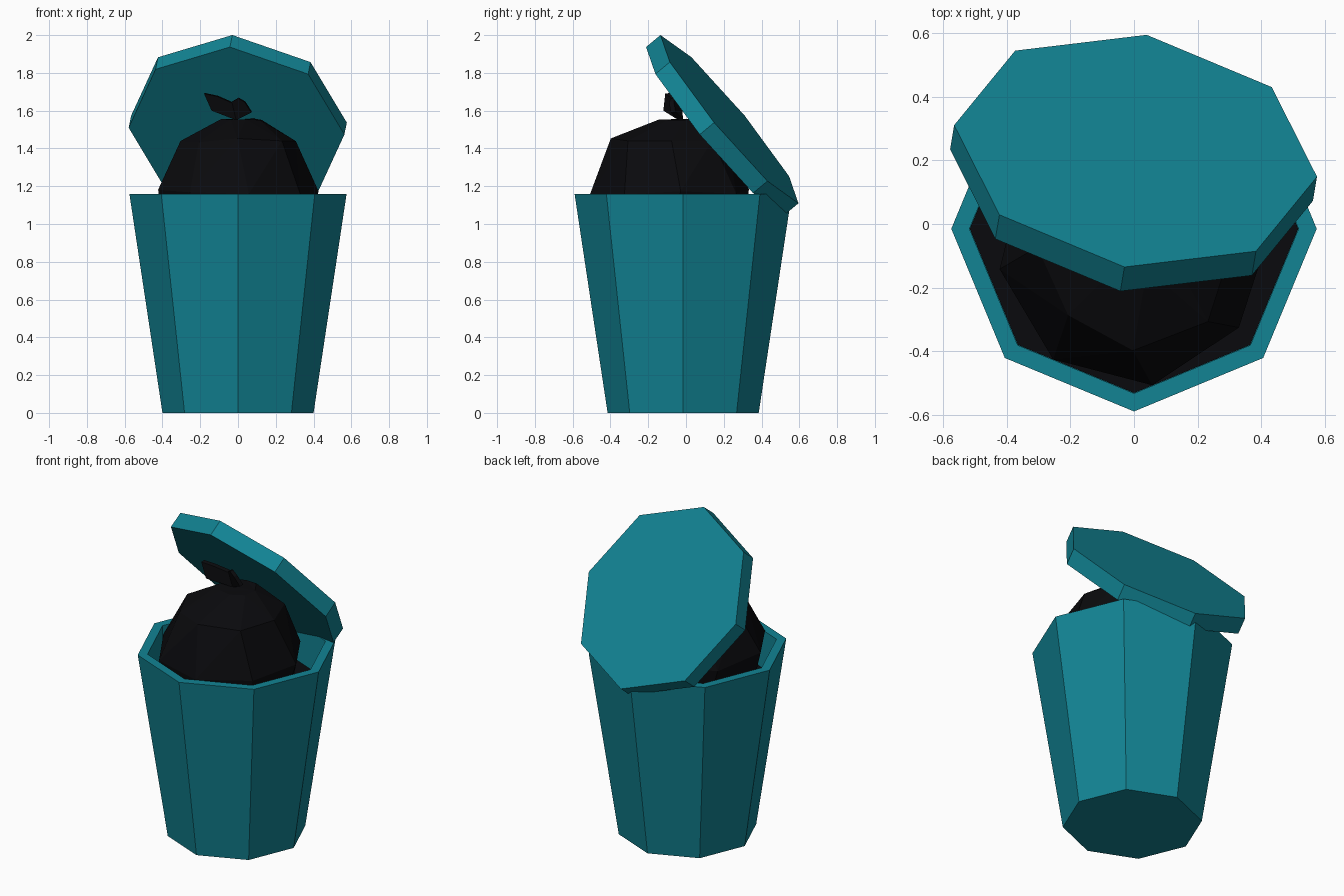
import bpy, bmesh, math, random
from mathutils import Vector

if "Cube" in bpy.data.objects:
    bpy.data.objects.remove(bpy.data.objects["Cube"])

random.seed(4)


def material(name, rgb):
    m = bpy.data.materials.new(name)
    m.diffuse_color = (*rgb, 1)
    m.use_nodes = True
    m.node_tree.nodes["Principled BSDF"].inputs["Base Color"].default_value = m.diffuse_color
    return m


teal = material("teal_plastic", (0.006, 0.23, 0.295))
black = material("black_bag", (0.003, 0.003, 0.004))


def finish(name, bm, mat):
    bmesh.ops.recalc_face_normals(bm, faces=bm.faces[:])
    me = bpy.data.meshes.new(name)
    bm.to_mesh(me)
    bm.free()
    me.materials.append(mat)
    ob = bpy.data.objects.new(name, me)
    bpy.context.collection.objects.link(ob)
    return ob


def ring(r, centre, n=8, u=Vector((1, 0, 0)), v=Vector((0, 1, 0)), start=0.0):
    c = Vector(centre)
    return [c + r * (u * math.cos(start + i * math.tau / n) + v * math.sin(start + i * math.tau / n))
            for i in range(n)]


def loft(name, rings, mat):
    """Skin a list of equal rings and cap both ends."""
    bm = bmesh.new()
    vs = [[bm.verts.new(p) for p in r] for r in rings]
    n = len(vs[0])
    for a, b in zip(vs, vs[1:]):
        for i in range(n):
            j = (i + 1) % n
            bm.faces.new((a[i], a[j], b[j], b[i]))
    bm.faces.new(vs[0])
    bm.faces.new(vs[-1])
    return finish(name, bm, mat)


# Tapered octagonal bin with a hollow top
CY = -0.015
loft("bin_body", [ring(r, (0, CY, z)) for r, z in
                  ((0.40, 0), (0.575, 1.16), (0.518, 1.16), (0.518, 0.90))], teal)

# Dark lining that closes the cavity around the bag
loft("bag_lining", [ring(0.517, (0, CY, z)) for z in (0.895, 0.92)], black)

# Tilted octagonal lid leaning on the back rim
u = Vector((0.570, -0.081, -0.018)).normalized()
v = Vector((-0.035, -0.365, 0.445)).normalized()
down = u.cross(v).normalized()
top = Vector((0.005, 0.23, 1.555))
loft("lid", [ring(0.577, top + down * t, u=u, v=v) for t in (0, 0.10)], teal)

# Lumpy faceted bag
bag = []
for r, z, x, y, start in ((0.37, 0.90, 0, -0.08, 0.0), (0.43, 1.17, -0.01, -0.08, 0.15),
                          (0.31, 1.445, 0.01, -0.08, 0.0), (0.11, 1.555, 0.02, -0.03, 0.2)):
    pts = ring(r, (x, y, z), n=8, start=start)
    jitter = 0.015 if r > 0.2 else 0.004
    bag.append([p + Vector([random.uniform(-jitter, jitter) for _ in range(3)]) for p in pts])
bag_ob = loft("rubbish_bag", bag, black)
bm = bmesh.new()
bm.from_mesh(bag_ob.data)
bmesh.ops.triangulate(bm, faces=bm.faces[:])
bm.to_mesh(bag_ob.data)
bm.free()


# Two tied ears of the bag
def ear(name, outline, thick=0.025):
    back = Vector((0.004, thick, 0.004))
    loft(name, [[Vector(p) for p in outline], [Vector(p) + back for p in outline]], black)


ear("bag_ear_left", [(-0.01, -0.04, 1.55), (-0.14, -0.12, 1.60), (-0.18, -0.11, 1.69),
                     (-0.11, -0.09, 1.675), (-0.03, -0.05, 1.64)])
ear("bag_ear_right", [(-0.01, -0.04, 1.55), (0.07, -0.08, 1.59), (0.035, -0.09, 1.645),
                      (0.0, -0.08, 1.665), (-0.035, -0.05, 1.645)])
